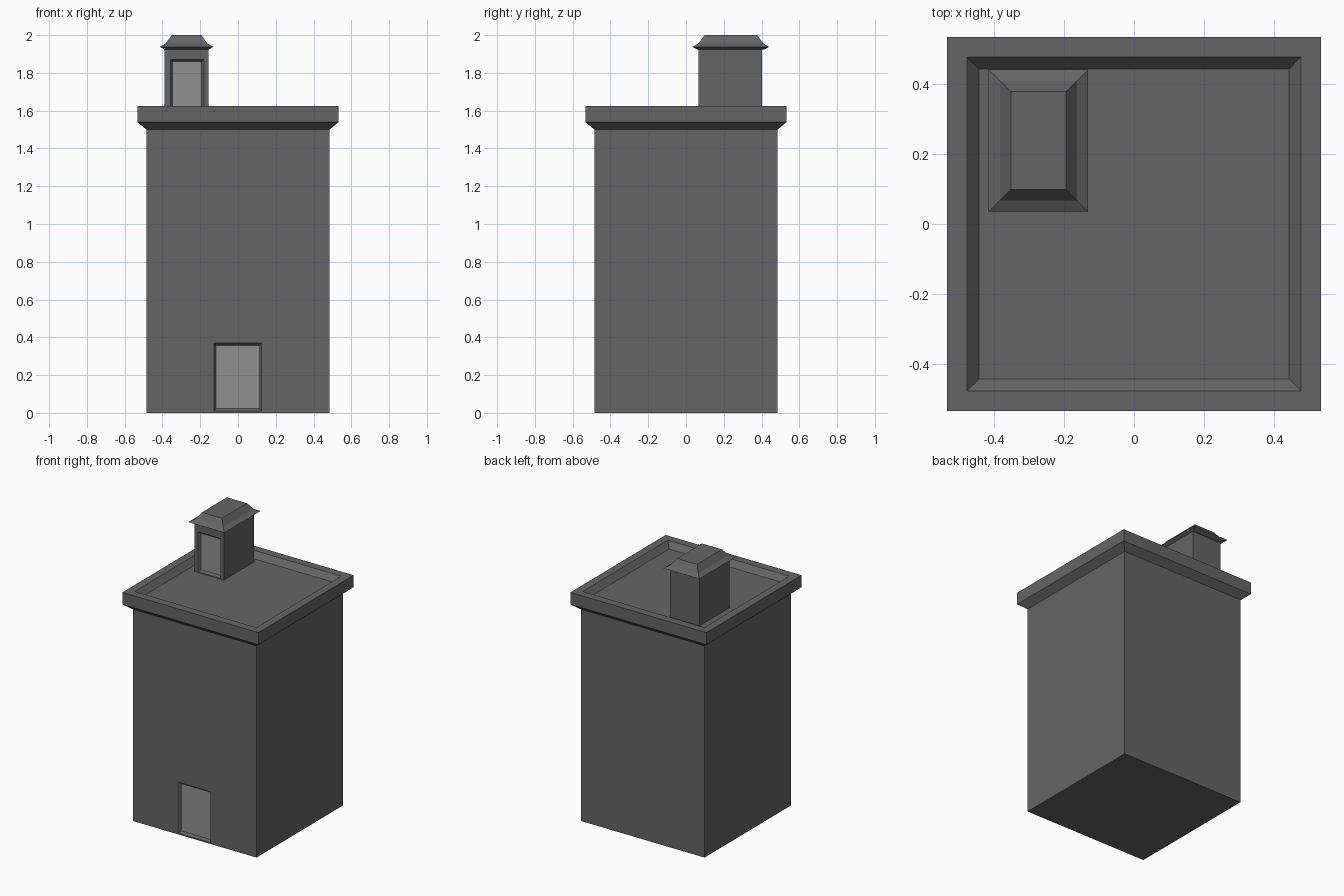
import bpy, bmesh

if "Cube" in bpy.data.objects:
    bpy.data.objects.remove(bpy.data.objects["Cube"])


def material(name, v):
    m = bpy.data.materials.new(name)
    m.diffuse_color = (v, v, v, 1)
    m.use_nodes = True
    m.node_tree.nodes["Principled BSDF"].inputs["Base Color"].default_value = m.diffuse_color
    return m


stone = material("dark grey stone", 0.13)
panel = material("light grey door", 0.28)


def loft(name, rings, swap=False):
    """Closed solid through rectangles (x0, x1, y0, y1, z).
    With swap, the rectangles lie in x-z and are stacked along y."""
    bm = bmesh.new()
    loops = []
    for x0, x1, a0, a1, h in rings:
        pts = [(x0, a0), (x1, a0), (x1, a1), (x0, a1)]
        loops.append([bm.verts.new((x, h, a) if swap else (x, a, h)) for x, a in pts])
    for lo, hi in zip(loops, loops[1:]):
        for i in range(4):
            j = (i + 1) % 4
            bm.faces.new((lo[i], lo[j], hi[j], hi[i]))
    bm.faces.new(loops[0][::-1])
    bm.faces.new(loops[-1])
    bmesh.ops.recalc_face_normals(bm, faces=bm.faces[:])
    me = bpy.data.meshes.new(name)
    bm.to_mesh(me)
    bm.free()
    ob = bpy.data.objects.new(name, me)
    bpy.context.collection.objects.link(ob)
    me.materials.append(stone)
    me.materials.append(panel)
    return ob


def recess_door(ob, x0, x1, z0, z1, front, depth=0.016, b=0.012):
    """Cut a splayed recess into the front wall and colour its back face."""
    cutter = loft("door_cutter", [
        (x0, x1, z0, z1, front - 0.05),
        (x0, x1, z0, z1, front),
        (x0 + b, x1 - b, z0 + b, z1 - b, front + depth)], swap=True)
    cutter.hide_render = True
    mod = ob.modifiers.new("door", 'BOOLEAN')
    mod.operation = 'DIFFERENCE'
    mod.solver = 'EXACT'
    mod.object = cutter
    bpy.context.view_layer.update()
    dg = bpy.context.evaluated_depsgraph_get()
    me = bpy.data.meshes.new_from_object(ob.evaluated_get(dg))
    ob.modifiers.clear()
    ob.data = me
    bpy.data.objects.remove(cutter)
    for p in me.polygons:
        is_back = p.normal.y < -0.99 and abs(p.center.y - front - depth) < 0.003
        p.material_index = 1 if is_back else 0


# main block with flared cornice, parapet and sunken roof deck
profile = [(0.485, 0), (0.485, 1.5), (0.533, 1.54), (0.533, 1.625),
           (0.476, 1.625), (0.441, 1.585)]
body = loft("building_body", [(-r, r, -r, r, z) for r, z in profile])
recess_door(body, -0.128, 0.125, 0.01, 0.37, -0.485)

# stair hut on the roof deck
hut = loft("roof_hut", [(-0.388, -0.156, 0.065, 0.402, 1.58),
                        (-0.388, -0.156, 0.065, 0.402, 1.93)])
recess_door(hut, -0.358, -0.181, 1.59, 1.872, 0.065)

# flared hip roof of the hut: insets from the eave line
roof_profile = [(0.026, 1.923), (0.0, 1.938), (0.032, 1.957), (0.063, 2.0)]
loft("hut_roof", [(-0.414 + i, -0.131 - i, 0.035 + i, 0.44 - i, z)
                  for i, z in roof_profile])
